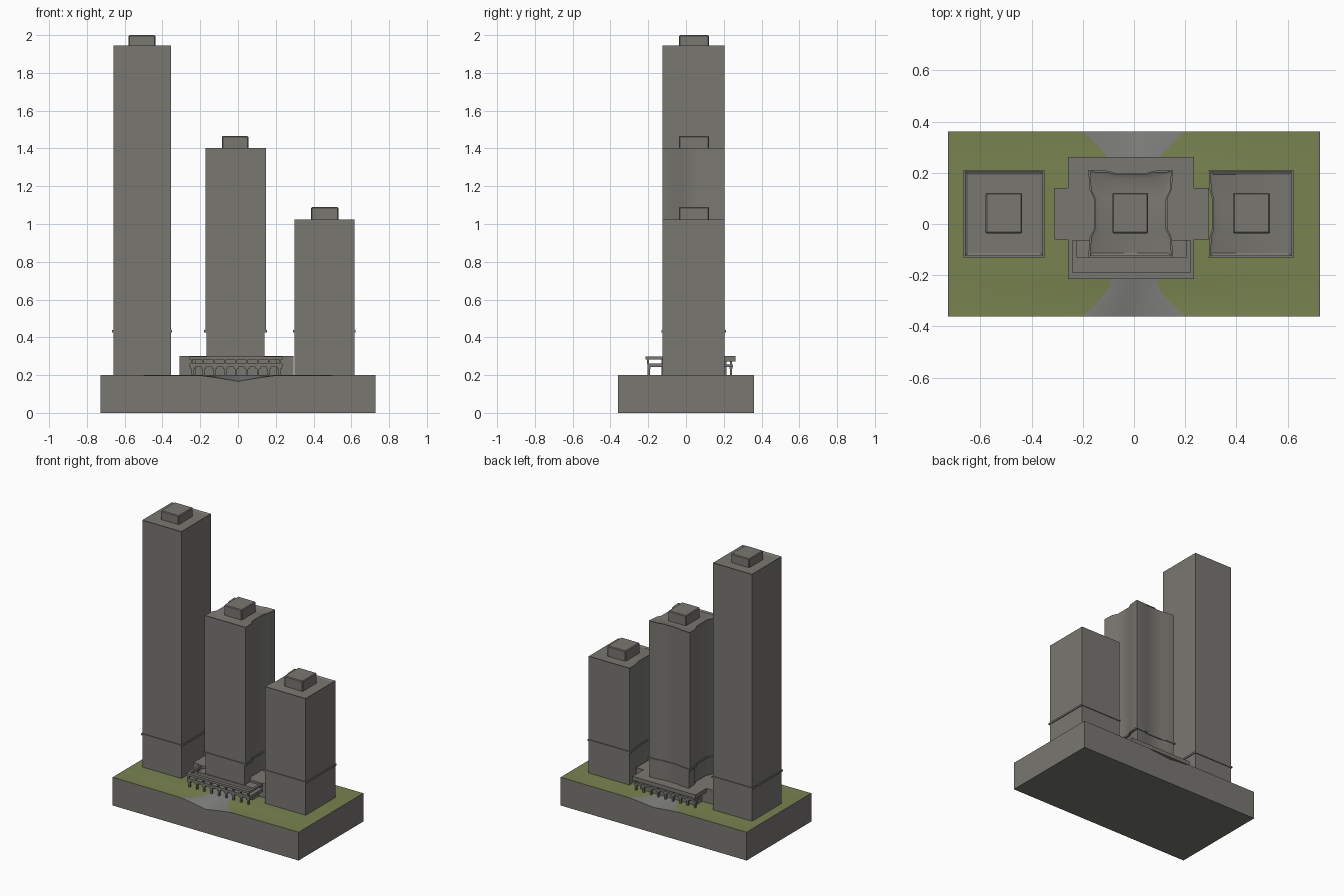
import bpy, bmesh, math

if "Cube" in bpy.data.objects:
    bpy.data.objects.remove(bpy.data.objects["Cube"])


def material(name, rgb):
    m = bpy.data.materials.new(name)
    m.diffuse_color = (*rgb, 1)
    m.use_nodes = True
    m.node_tree.nodes["Principled BSDF"].inputs["Base Color"].default_value = m.diffuse_color
    return m


STONE = material("warm grey stone", (0.19, 0.185, 0.165))
PAVING = material("grey paving", (0.215, 0.215, 0.21))
LAWN = material("lawn green", (0.19, 0.225, 0.08))


def finish(bm, name, mats, smooth=False):
    bmesh.ops.recalc_face_normals(bm, faces=bm.faces)
    me = bpy.data.meshes.new(name)
    bm.to_mesh(me)
    bm.free()
    ob = bpy.data.objects.new(name, me)
    bpy.context.collection.objects.link(ob)
    for m in mats:
        me.materials.append(m)
    if smooth:
        bpy.context.view_layer.objects.active = ob
        ob.select_set(True)
        bpy.ops.object.shade_smooth_by_angle(angle=math.radians(30))
        ob.select_set(False)
    return ob


def add_box(bm, x0, x1, y0, y1, z0, z1):
    vs = bmesh.ops.create_cube(bm, size=1)["verts"]
    for v in vs:
        v.co = (x0 if v.co.x < 0 else x1, y0 if v.co.y < 0 else y1,
                z0 if v.co.z < 0 else z1)


def box(name, *dims):
    bm = bmesh.new()
    add_box(bm, *dims)
    return finish(bm, name, [STONE])


def prism(bm, pts, z0, z1, recess=0.0):
    f = bm.faces.new([bm.verts.new((x, y, z0)) for x, y in pts])
    ext = bmesh.ops.extrude_face_region(bm, geom=[f], use_keep_orig=True)["geom"]
    for v in ext:
        if isinstance(v, bmesh.types.BMVert):
            v.co.z = z1
    top = [g for g in ext if isinstance(g, bmesh.types.BMFace)]
    bmesh.ops.recalc_face_normals(bm, faces=bm.faces)
    if recess:
        bmesh.ops.inset_region(bm, faces=top, thickness=0.016)
        for v in top[0].verts:
            v.co.z -= recess


def plan(x0, x1, y0, y1, left=0.0, right=0.0, back=0.0):
    """Rectangle with shallow hollow sides."""
    ym, d = (y0 + y1) / 2, (y1 - y0) / 2
    xm, w = (x0 + x1) / 2, (x1 - x0) / 2
    ts = (-0.55, -0.35, 0.35, 0.55)
    dip = (0.25, 1, 1, 0.25)
    pts = [(x0, y0), (x1, y0)]
    if right:
        pts += [(x1 - right * k, ym + t * d) for t, k in zip(ts, dip)]
    pts.append((x1, y1))
    if back:
        pts += [(xm - t * w, y1 - back * k) for t, k in zip(ts, dip)]
    pts.append((x0, y1))
    if left:
        pts += [(x0 + left * k, ym - t * d) for t, k in zip(ts, dip)]
    return pts


# Base slab: lawn either side of a flared path that dips at front and back
def path_half_width(y):
    return 0.09 + 0.11 * max(0, (abs(y) - 0.23) / 0.13) ** 1.4


HX, HY, N = 0.727, 0.361, 10
bm = bmesh.new()
rows = []
ys = [-HY + i * 0.014 for i in range(13)]
ys = ys + [-y for y in reversed(ys)]
for y in ys:
    w = path_half_width(y)
    xs = [-HX, -HX + 0.006] + [w * (2 * i / N - 1) for i in range(N + 1)] + [HX - 0.006, HX]
    fall = max(0, (abs(y) - 0.2) / (HY - 0.2))
    depth = 0.033 if y < 0 else 0.02
    rows.append([bm.verts.new((x, y, 0.2 - depth * fall *
                 max(0, 1 - abs(x) / 0.22) ** 1.2)) for x in xs])
for a, b in zip(rows, rows[1:]):
    for i in range(len(a) - 1):
        f = bm.faces.new((a[i], a[i + 1], b[i + 1], b[i]))
        f.material_index = 2 if i in (1, N + 2) else (0 if i in (0, N + 3) else 1)
rim = [e for e in bm.edges if e.is_boundary]
skirt = bmesh.ops.extrude_edge_only(bm, edges=rim)["geom"]
for g in skirt:
    if isinstance(g, bmesh.types.BMVert):
        g.co.z = 0
    elif isinstance(g, bmesh.types.BMFace):
        g.material_index = 0
floor = [e for e in bm.edges if e.is_boundary]
for f in bmesh.ops.holes_fill(bm, edges=floor, sides=0)["faces"]:
    f.material_index = 0
finish(bm, "base_slab", [STONE, PAVING, LAWN], smooth=True)


# Towers: lower storeys, ledge, shaft with roof recess, roof plant room
Y0, Y1 = -0.125, 0.205


def tower(name, x0, x1, top, cap, cap_top, foot=0.0, **hollow):
    bm = bmesh.new()
    prism(bm, plan(x0 + foot, x1 - foot, Y0, Y1, **hollow), 0.19, 0.43)
    prism(bm, plan(x0, x1, Y0, Y1, **hollow), 0.43, top, 0.007)
    finish(bm, name, [STONE], smooth=True)
    bm = bmesh.new()
    e = 0.006
    prism(bm, plan(x0 - e, x1 + e, Y0 - e, Y1 + e, **hollow), 0.426, 0.438)
    finish(bm, name + "_ledge", [STONE])
    ob = box(name + "_plant_room", cap[0], cap[1], -0.037, 0.122, top - 0.02, cap_top)
    bev = ob.modifiers.new("soft_edges", "BEVEL")
    bev.width, bev.segments = 0.005, 1


tower("tall_tower", -0.66, -0.355, 1.945, (-0.58, -0.437), 2.0)
tower("middle_tower", -0.173, 0.147, 1.402, (-0.085, 0.055), 1.466,
      foot=0.007, left=0.022, right=0.022, back=0.012)
tower("short_tower", 0.298, 0.617, 1.025, (0.387, 0.531), 1.09, left=0.013)

# Podium: solid hall, side wings and flat roofs
box("podium_hall", -0.225, 0.205, -0.13, 0.215, 0.19, 0.285)
box("side_wings", -0.31, 0.293, -0.06, 0.14, 0.19, 0.3)
box("podium_roof", -0.257, 0.235, -0.065, 0.262, 0.272, 0.3)
box("front_canopy", -0.257, 0.235, -0.205, -0.06, 0.243, 0.262)
box("rear_canopy", -0.245, 0.225, 0.2, 0.25, 0.243, 0.256)

# Parapet rail around the front canopy
bm = bmesh.new()
add_box(bm, -0.257, 0.235, -0.214, -0.19, 0.282, 0.298)
for x in (-0.257, 0.219):
    add_box(bm, x, x + 0.016, -0.19, -0.06, 0.282, 0.298)
for i in range(9):
    x = -0.25 + i * 0.0585
    add_box(bm, x, x + 0.01, -0.207, -0.196, 0.26, 0.284)
finish(bm, "canopy_rail", [STONE])

# Colonnades at front and back
bm = bmesh.new()
for y, z in ((-0.197, 0.175), (0.238, 0.185)):
    for i in range(9):
        x = -0.245 + i * 0.0575
        add_box(bm, x, x + 0.011, y - 0.006, y + 0.006, z, 0.246)
        add_box(bm, x - 0.007, x + 0.018, y - 0.008, y + 0.008, 0.232, 0.246)
for i in range(9):
    x = -0.245 + i * 0.0575
    add_box(bm, x, x + 0.011, 0.232, 0.244, 0.254, 0.274)
finish(bm, "colonnade", [STONE])
